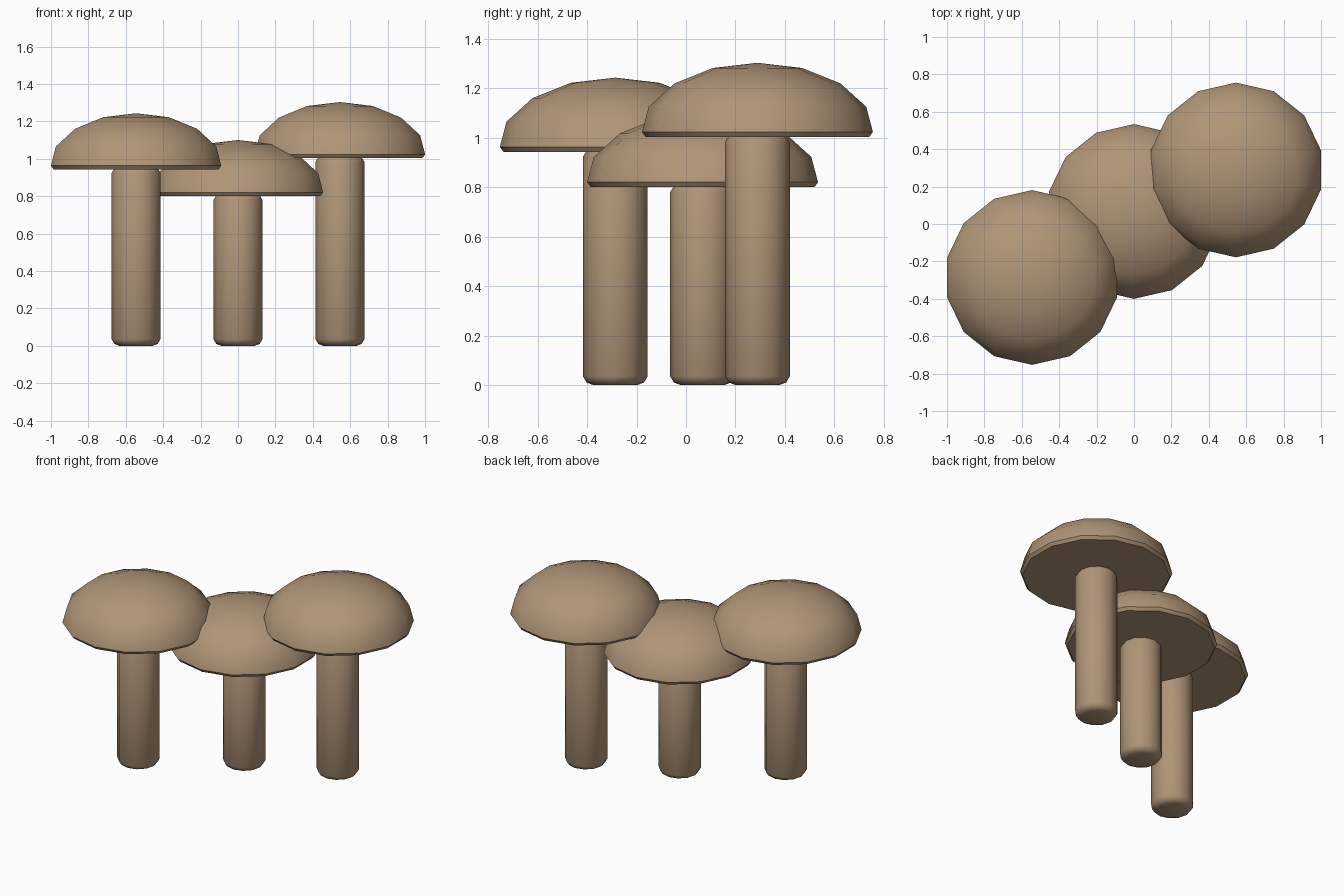
import bpy, bmesh, math

if "Cube" in bpy.data.objects:
    bpy.data.objects.remove(bpy.data.objects["Cube"])

tan = bpy.data.materials.new("mushroom tan")
tan.diffuse_color = (0.434, 0.301, 0.188, 1)
tan.use_nodes = True
tan.node_tree.nodes["Principled BSDF"].inputs["Base Color"].default_value = tan.diffuse_color


def lathe(name, profile, sides, loc):
    """Spin (radius, height) points around z; radius 0 closes with a pole."""
    bm = bmesh.new()
    rings = []
    for r, z in profile:
        if r == 0:
            rings.append([bm.verts.new((0, 0, z))])
        else:
            angles = [math.pi / 2 + 2 * math.pi * i / sides for i in range(sides)]
            rings.append([bm.verts.new((r * math.cos(a), r * math.sin(a), z)) for a in angles])
    for lo, hi in zip(rings, rings[1:]):
        for i in range(sides):
            j = (i + 1) % sides
            if len(hi) == 1:
                bm.faces.new((lo[i], lo[j], hi[0]))
            else:
                bm.faces.new((lo[i], lo[j], hi[j], hi[i]))
    # Flat ends
    bm.faces.new(rings[0][::-1])
    if len(rings[-1]) > 1:
        bm.faces.new(rings[-1])
    bmesh.ops.recalc_face_normals(bm, faces=bm.faces)
    mesh = bpy.data.meshes.new(name)
    bm.to_mesh(mesh)
    bm.free()
    mesh.materials.append(tan)
    obj = bpy.data.objects.new(name, mesh)
    obj.location = loc
    bpy.context.collection.objects.link(obj)
    bpy.ops.object.select_all(action="DESELECT")
    obj.select_set(True)
    bpy.context.view_layer.objects.active = obj
    bpy.ops.object.shade_smooth_by_angle(angle=math.radians(40))


# Domed cap with a narrow turned-in rim, measured from its underside
CAP = [(0.452, 0), (0.467, 0.02), (0.44, 0.122), (0.335, 0.217), (0.18, 0.279), (0, 0.30)]

# Name, x, y, height of the cap underside
for name, x, y, h in [("left", -0.545, -0.286, 0.943),
                      ("middle", 0, 0.067, 0.80),
                      ("right", 0.545, 0.289, 1.003)]:
    # Stem with rounded ends
    stem = [(0.09, 0), (0.116, 0.01), (0.131, 0.035),
            (0.131, h - 0.02), (0.116, h + 0.005), (0.09, h + 0.015)]
    lathe(name + "_stem", stem, 12, (x, y, 0))
    lathe(name + "_cap", CAP, 14, (x, y, h))
